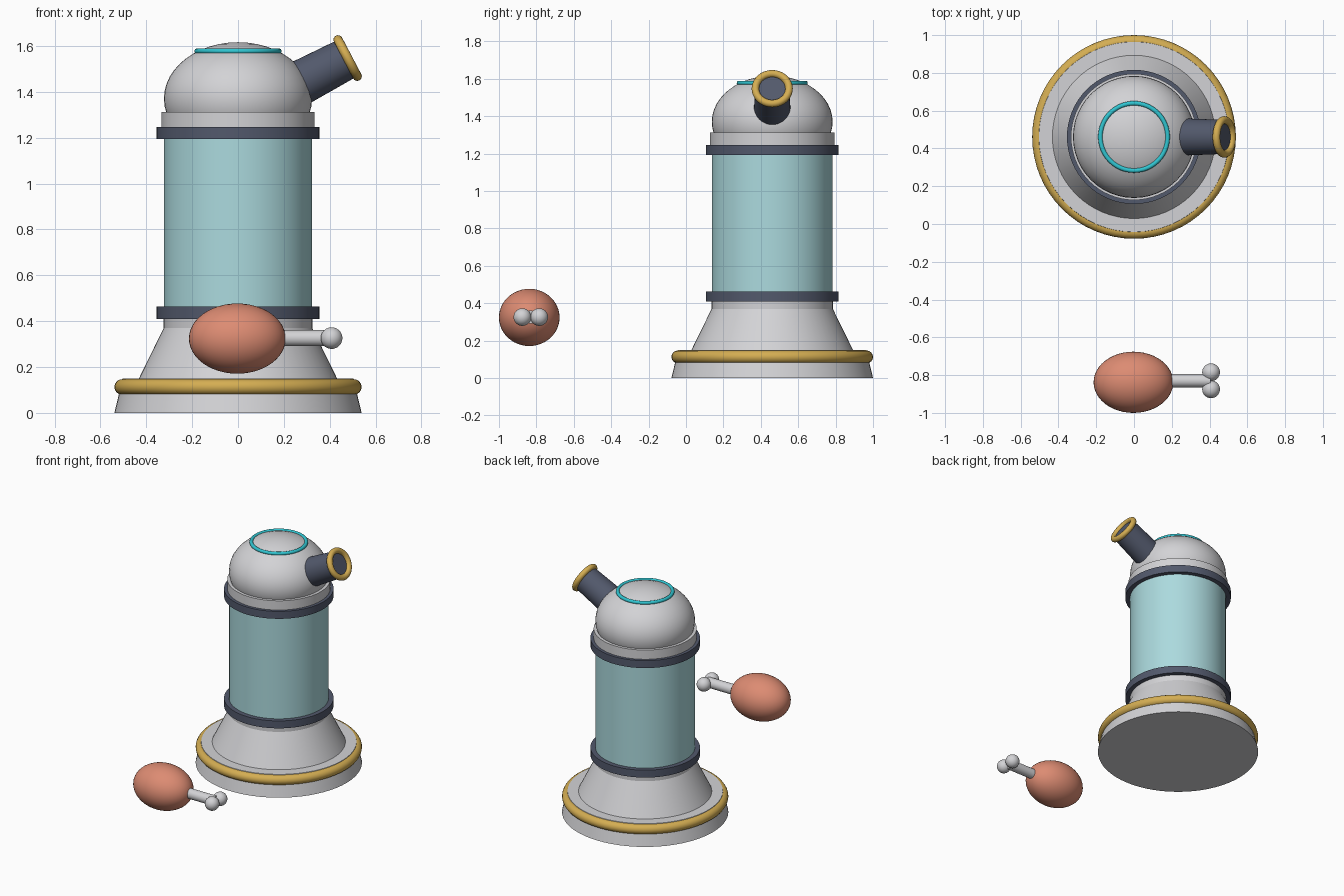
import bpy, bmesh, math
from mathutils import Matrix, Vector

if "Cube" in bpy.data.objects:
    bpy.data.objects.remove(bpy.data.objects["Cube"])

BODY_Y = 0.461     # axis of the tank
MEAT_Y = -0.838    # centre of the drumstick


def material(name, rgb):
    m = bpy.data.materials.new(name)
    m.diffuse_color = (*rgb, 1.0)
    m.use_nodes = True
    m.node_tree.nodes["Principled BSDF"].inputs["Base Color"].default_value = m.diffuse_color
    return m


GREY = material("pale_grey", (0.65, 0.65, 0.67))
DARK = material("dark_slate", (0.085, 0.10, 0.15))
GOLD = material("gold", (0.66, 0.42, 0.085))
GLASS = material("pale_glass", (0.41, 0.70, 0.73))
CYAN = material("bright_cyan", (0.03, 0.56, 0.64))
MEAT = material("roast_meat", (0.72, 0.26, 0.17))


def finish(name, bm, mat, matrix):
    """Turn a bmesh into a smooth object with crisp edges."""
    bmesh.ops.recalc_face_normals(bm, faces=bm.faces[:])
    mesh = bpy.data.meshes.new(name)
    bm.to_mesh(mesh)
    bm.free()
    mesh.transform(matrix)
    mesh.materials.append(mat)
    mesh.shade_smooth()
    mesh.set_sharp_from_angle(angle=math.radians(35))
    ob = bpy.data.objects.new(name, mesh)
    bpy.context.collection.objects.link(ob)
    return ob


def lathe(name, profile, mat, matrix=Matrix.Translation((0, BODY_Y, 0)), closed=False, steps=64):
    """Spin (radius, z) points around z."""
    bm = bmesh.new()
    verts = [bm.verts.new((r, 0, z)) for r, z in profile]
    edges = [bm.edges.new(p) for p in zip(verts, verts[1:])]
    if closed:
        edges.append(bm.edges.new((verts[-1], verts[0])))
    bmesh.ops.spin(bm, geom=verts + edges, axis=(0, 0, 1), cent=(0, 0, 0),
                   angle=2 * math.pi, steps=steps, use_merge=True)
    bmesh.ops.remove_doubles(bm, verts=bm.verts[:], dist=1e-5)
    return finish(name, bm, mat, matrix)


def drum(name, r0, r1, z0, z1, mat, **kw):
    return lathe(name, [(0, z0), (r0, z0), (r1, z1), (0, z1)], mat, **kw)


def ring(name, major, minor, z, mat, **kw):
    pts = [(major + minor * math.cos(a), z + minor * math.sin(a))
           for a in (i * math.tau / 16 for i in range(16))]
    return lathe(name, pts, mat, closed=True, **kw)


def ellipsoid(name, centre, radii, mat):
    bm = bmesh.new()
    bmesh.ops.create_uvsphere(bm, u_segments=48, v_segments=24, radius=1)
    return finish(name, bm, mat, Matrix.Translation(centre) @ Matrix.Diagonal((*radii, 1)))


# Pedestal
drum("base", 0.539, 0.503, 0.0, 0.15, GREY)
ring("base_trim", 0.505, 0.034, 0.113, GOLD)
drum("base_cone", 0.433, 0.324, 0.148, 0.37, GREY)
drum("lower_collar", 0.324, 0.324, 0.365, 0.415, GREY)

# Glass tank between two bands
drum("glass_tank", 0.323, 0.323, 0.44, 1.22, GLASS)
for label, z in (("lower_band", 0.41), ("upper_band", 1.193)):
    drum(label, 0.355, 0.355, z, z + 0.053, DARK)

# Domed lid
drum("upper_collar", 0.334, 0.334, 1.24, 1.312, GREY)
ellipsoid("dome", (0, BODY_Y, 1.37), (0.323, 0.323, 0.246), GREY)
ring("dome_light", 0.178, 0.012, 1.577, CYAN)

# Tilted spout, local z runs out along the spout
axis = Vector((0.885, 0, 0.465)).normalized()
tilt = Vector((0, 0, 1)).rotation_difference(axis).to_matrix().to_4x4()
spout = Matrix.Translation((0.478, BODY_Y, 1.547)) @ tilt
drum("spout", 0.102, 0.09, -0.36, 0.0, DARK, matrix=spout, steps=40)
ring("spout_rim", 0.09, 0.02, 0.0, GOLD, matrix=spout, steps=40)

# Drumstick
ellipsoid("meat", (-0.003, MEAT_Y, 0.324), (0.211, 0.162, 0.153), MEAT)
bone = Matrix.Translation((0, MEAT_Y + 0.008, 0.326)) @ Matrix.Rotation(math.pi / 2, 4, 'Y')
drum("bone", 0.035, 0.035, 0.1, 0.405, GREY, matrix=bone, steps=32)
for side in (-1, 1):
    ellipsoid("bone_knob", (0.408, MEAT_Y + 0.008 + side * 0.045, 0.326), (0.047,) * 3, GREY)
